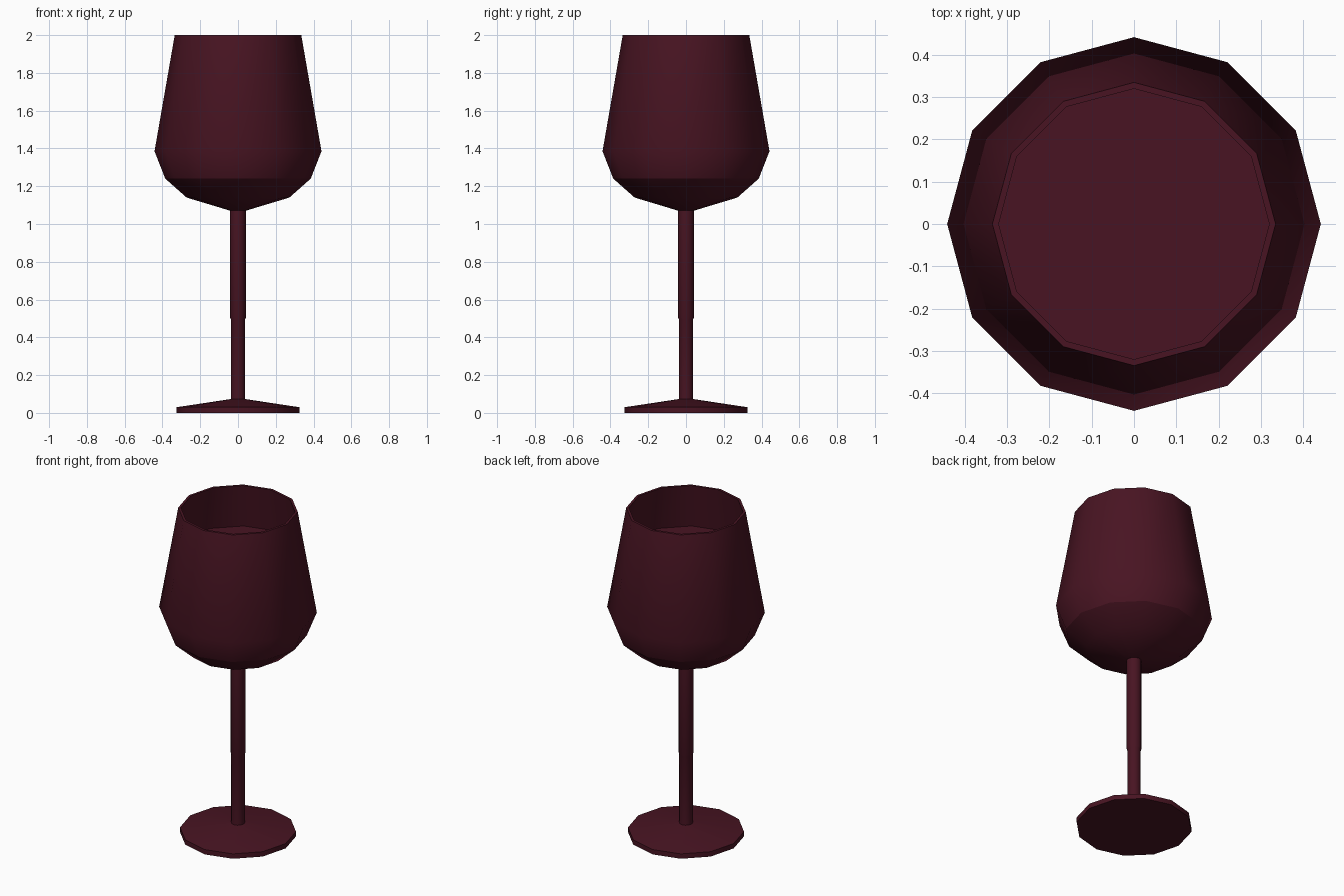
import bpy, bmesh
from math import radians, sin, cos, tau

if "Cube" in bpy.data.objects:
    bpy.data.objects.remove(bpy.data.objects["Cube"])

SIDES = 12
burgundy = bpy.data.materials.new("burgundy")
burgundy.diffuse_color = (0.065, 0.007, 0.016, 1)
burgundy.use_nodes = True
burgundy.node_tree.nodes["Principled BSDF"].inputs["Base Color"].default_value = burgundy.diffuse_color


def lathe(name, profile, cap_start=False, cap_end=False, sharp=40):
    """Spin (radius, height) points, listed bottom-up on the outside, around z."""
    bm = bmesh.new()
    rings = [[bm.verts.new((r * cos(tau * i / SIDES), r * sin(tau * i / SIDES), z))
              for i in range(SIDES)] for r, z in profile]
    for a, b in zip(rings, rings[1:]):
        for i in range(SIDES):
            j = (i + 1) % SIDES
            bm.faces.new((a[i], a[j], b[j], b[i]))
    if cap_start:
        bm.faces.new(rings[0][::-1])
    if cap_end:
        bm.faces.new(rings[-1])
    mesh = bpy.data.meshes.new(name)
    bm.to_mesh(mesh)
    bm.free()
    mesh.materials.append(burgundy)
    ob = bpy.data.objects.new(name, mesh)
    bpy.context.collection.objects.link(ob)
    bpy.ops.object.select_all(action='DESELECT')
    ob.select_set(True)
    bpy.context.view_layer.objects.active = ob
    bpy.ops.object.shade_smooth_by_angle(angle=radians(sharp))
    return ob


# foot: thin disc rising to a shallow cone
lathe("foot", [(0.325, 0), (0.325, 0.03), (0.04, 0.073)], cap_start=True, cap_end=True)

# stem, very slightly thicker in its upper half
lathe("stem", [(0.038, 0.06), (0.038, 0.495), (0.042, 0.505), (0.042, 1.08)])

# underside of the bowl, with a crease where it meets the wall
lathe("bowl_bottom", [(0.04, 1.07), (0.272, 1.14), (0.385, 1.24)], cap_start=True)

# bowl wall, over the rim and down the inside to the liquid
lathe("bowl_wall", [(0.385, 1.24), (0.442, 1.385), (0.335, 2.0),
                    (0.32, 2.0), (0.366, 1.73)])

# liquid surface
lathe("wine", [(0.36, 1.725), (0.366, 1.73)], cap_end=True)
